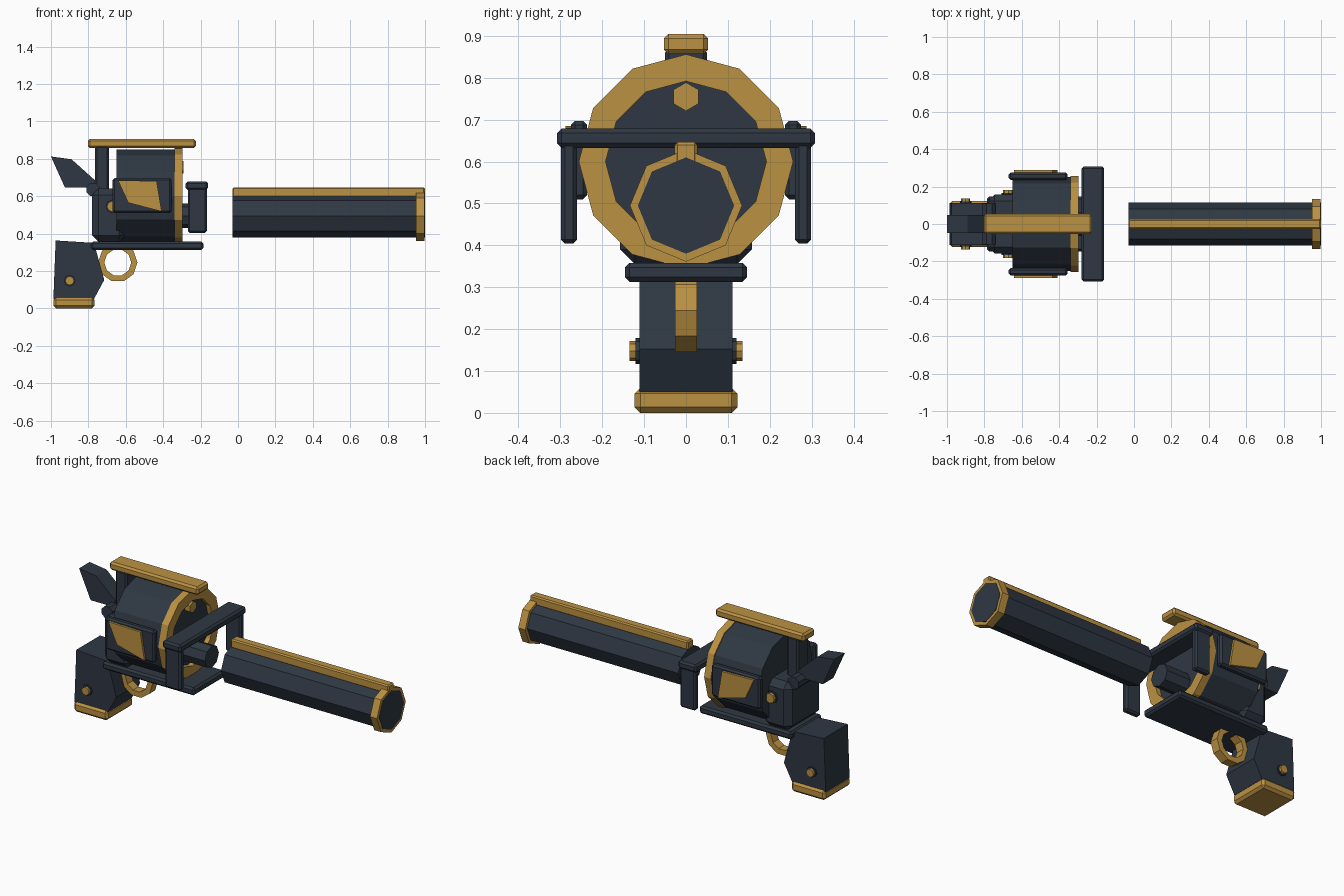
import bpy, bmesh, math
from mathutils import Vector

if "Cube" in bpy.data.objects:
    bpy.data.objects.remove(bpy.data.objects["Cube"])


def material(name, rgb):
    m = bpy.data.materials.new(name)
    m.diffuse_color = (*rgb, 1)
    m.use_nodes = True
    m.node_tree.nodes["Principled BSDF"].inputs["Base Color"].default_value = m.diffuse_color
    return m


STEEL = material("dark steel", (0.028, 0.039, 0.056))
BRASS = material("brass", (0.50, 0.285, 0.055))


def finish(name, bm, mat, bevel=0):
    bmesh.ops.recalc_face_normals(bm, faces=bm.faces)
    if bevel:
        bmesh.ops.bevel(bm, geom=bm.edges[:], offset=bevel, segments=1, affect='EDGES')
    me = bpy.data.meshes.new(name)
    bm.to_mesh(me)
    bm.free()
    me.materials.append(mat)
    ob = bpy.data.objects.new(name, me)
    bpy.context.collection.objects.link(ob)
    return ob


def box(name, x, y, z, mat, bevel=0.01):
    bm = bmesh.new()
    bmesh.ops.create_cube(bm, size=1)
    for v in bm.verts:
        v.co = [r[0] + (c + 0.5) * (r[1] - r[0]) for r, c in zip((x, y, z), v.co)]
    return finish(name, bm, mat, bevel)


def profile(name, pts, y0, y1, mat):
    """Extrude an x-z outline along y."""
    bm = bmesh.new()
    f = bm.faces.new([bm.verts.new((x, y0, z)) for x, z in pts])
    ext = bmesh.ops.extrude_face_region(bm, geom=[f])['geom']
    bmesh.ops.translate(bm, vec=(0, y1 - y0, 0),
                        verts=[g for g in ext if isinstance(g, bmesh.types.BMVert)])
    return finish(name, bm, mat)


def prism(name, axis, a, b, centre, r, sides, mat, inner=0, phase=0):
    """Prism or ring along x or y; centre is the other two coordinates."""
    bm = bmesh.new()

    def loop(rad, t):
        out = []
        for i in range(sides):
            ang = phase + 2 * math.pi * i / sides
            u, w = centre[0] + rad * math.cos(ang), centre[1] + rad * math.sin(ang)
            out.append(bm.verts.new((t, u, w) if axis == 'x' else (u, t, w)))
        return out

    loops = [loop(r, a), loop(r, b)]
    if inner:
        loops += [loop(inner, b), loop(inner, a)]
    else:
        for lp in loops:
            bm.faces.new(lp)
    n = len(loops)
    for k in range(n if inner else 1):
        p, q = loops[k], loops[(k + 1) % n]
        for i in range(sides):
            j = (i + 1) % sides
            bm.faces.new((p[i], p[j], q[j], q[i]))
    return finish(name, bm, mat)


# Barrel with rib and muzzle band
prism("barrel", 'x', -0.03, 1.0, (0, 0.495), 0.115, 8, STEEL)
prism("muzzle_band", 'x', 0.953, 0.998, (0, 0.495), 0.134, 8, BRASS, inner=0.114)
box("barrel_rib", (-0.03, 0.999), (-0.027, 0.027), (0.595, 0.647), BRASS, 0.007)

# Drum with front band, bolt and axle
prism("drum", 'x', -0.65, -0.325, (0, 0.6), 0.25, 12, STEEL)
prism("drum_band", 'x', -0.34, -0.297, (0, 0.6), 0.256, 12, BRASS, inner=0.192)
prism("drum_bolt", 'x', -0.33, -0.292, (0, 0.755), 0.034, 6, BRASS, phase=math.pi / 2)
prism("axle", 'x', -0.33, -0.17, (0, 0.495), 0.065, 8, STEEL)

# Frame
box("rear_body", (-0.78, -0.60), (-0.157, 0.157), (0.355, 0.64), STEEL, 0.035)
box("lower_plate", (-0.785, -0.185), (-0.146, 0.146), (0.313, 0.358), STEEL, 0.011)
box("rear_post", (-0.765, -0.69), (-0.05, 0.05), (0.58, 0.87), STEEL, 0.01)
box("top_strap", (-0.803, -0.225), (-0.053, 0.053), (0.857, 0.905), BRASS, 0.011)

# Front yoke bar
box("yoke_bar", (-0.28, -0.16), (-0.308, 0.308), (0.633, 0.679), STEEL, 0.011)

# Hammer and its pivot
profile("hammer", [(-1.0, 0.812), (-0.89, 0.797), (-0.765, 0.685), (-0.765, 0.645), (-0.925, 0.645)],
        -0.049, 0.049, STEEL)
prism("hammer_pivot", 'y', -0.11, 0.11, (-0.775, 0.635), 0.038, 8, STEEL, phase=math.pi / 8)

# Grip, butt cap and trigger guard
profile("grip", [(-0.975, 0.363), (-0.77, 0.35), (-0.715, 0.152), (-0.77, 0.05), (-0.987, 0.05)],
        -0.111, 0.111, STEEL)
box("butt_cap", (-0.987, -0.767), (-0.123, 0.123), (0.0, 0.06), BRASS, 0.014)
prism("trigger_guard", 'y', -0.026, 0.026, (-0.643, 0.245), 0.105, 10, BRASS, inner=0.072)

# Parts mirrored on both sides
for side, s in (("right", -1), ("left", 1)):
    box(f"{side}_yoke_leg", (-0.268, -0.167), sorted((s * 0.26, s * 0.299)), (0.404, 0.65), STEEL, 0.01)
    box(f"{side}_side_plate", (-0.67, -0.355), sorted((s * 0.236, s * 0.275)), (0.51, 0.697), STEEL, 0.01)
    profile(f"{side}_side_inlay", [(-0.642, 0.685), (-0.435, 0.68), (-0.408, 0.518), (-0.587, 0.565)],
            s * 0.27, s * 0.288, BRASS)
    prism(f"{side}_body_collar", 'y', s * 0.14, s * 0.166, (-0.672, 0.545), 0.036, 8, STEEL)
    prism(f"{side}_body_bolt", 'y', s * 0.14, s * 0.182, (-0.672, 0.545), 0.029, 8, BRASS)
    prism(f"{side}_grip_collar", 'y', s * 0.10, s * 0.12, (-0.9, 0.148), 0.031, 8, STEEL)
    prism(f"{side}_grip_bolt", 'y', s * 0.10, s * 0.135, (-0.9, 0.148), 0.024, 8, BRASS)
